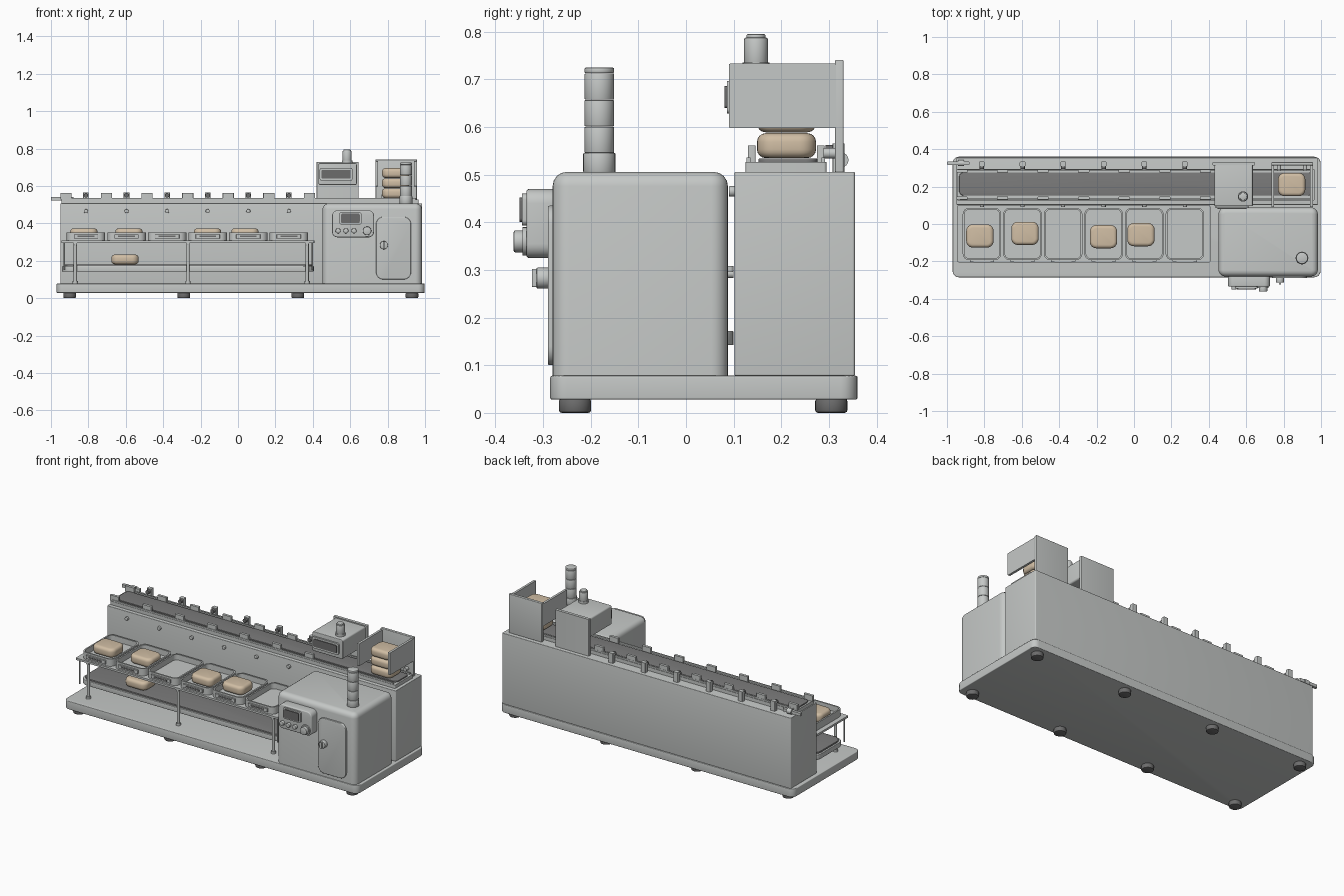
import bpy, bmesh, math
from mathutils import Matrix, Vector

old = bpy.data.objects.get("Cube")
if old:
    bpy.data.objects.remove(old)


def material(name, rgb):
    m = bpy.data.materials.new(name)
    m.use_nodes = True
    m.diffuse_color = (*rgb, 1)
    m.node_tree.nodes["Principled BSDF"].inputs["Base Color"].default_value = (*rgb, 1)
    return m


GREY = material("light grey metal", (0.56, 0.58, 0.57))
BELT = material("dark grey belt", (0.2, 0.2, 0.2))
RUBBER = material("dark rubber", (0.15, 0.15, 0.15))
CRUST = material("tan crust", (0.63, 0.51, 0.37))
AXES = {"x": 0, "y": 1, "z": 2}


def finish(bm, name, mat):
    bm.normal_update()
    for f in bm.faces:
        f.smooth = True
    for e in bm.edges:
        e.smooth = len(e.link_faces) == 2 and e.calc_face_angle(0) < math.radians(35)
    mesh = bpy.data.meshes.new(name)
    bm.to_mesh(mesh)
    bm.free()
    mesh.materials.append(mat)
    ob = bpy.data.objects.new(name, mesh)
    bpy.context.collection.objects.link(ob)
    return ob


def rim_bevel(bm, axis, levels, r, seg=4):
    edges = [e for e in bm.edges for lv in levels
             if all(abs(v.co[axis] - lv) < 1e-5 for v in e.verts)]
    bmesh.ops.bevel(bm, geom=edges, offset=r, segments=seg, profile=0.5,
                    affect='EDGES', clamp_overlap=False)


def box(name, x, y, z, mat=GREY, axis="z", side=0.0, rim=0.0, both=True, well=None):
    """Box from ranges; side rounds edges along the axis, rim rounds the caps."""
    bm = bmesh.new()
    bmesh.ops.create_cube(bm, size=1)
    lim = (x, y, z)
    for v in bm.verts:
        v.co = Vector([l[1] if c > 0 else l[0] for c, l in zip(v.co, lim)])
    a = AXES[axis]
    if side:
        edges = [e for e in bm.edges if abs(e.verts[0].co[a] - e.verts[1].co[a]) > 1e-5]
        bmesh.ops.bevel(bm, geom=edges, offset=side, segments=6, profile=0.5,
                        affect='EDGES', clamp_overlap=True)
    if rim:
        rim_bevel(bm, a, lim[a] if both else lim[a][1:], rim)
    if well:
        # open container: inset the top and push it down
        wall, depth = well
        bm.normal_update()
        top = max(bm.faces, key=lambda f: f.calc_center_median().z)
        bmesh.ops.inset_region(bm, faces=[top], thickness=wall)
        ext = bmesh.ops.extrude_face_region(bm, geom=[top])
        floor = [g for g in ext["geom"] if isinstance(g, bmesh.types.BMVert)]
        bmesh.ops.translate(bm, verts=floor, vec=(0, 0, -depth))
        if top.is_valid:
            bmesh.ops.delete(bm, geom=[top], context='FACES_ONLY')
    return finish(bm, name, mat)


def cyl(name, c, r, h, mat=GREY, axis="z", rim=0.0):
    """Cylinder centred at c along an axis."""
    bm = bmesh.new()
    bmesh.ops.create_cone(bm, cap_ends=True, segments=24, radius1=r, radius2=r, depth=h)
    if rim:
        rim_bevel(bm, 2, (-h / 2, h / 2), rim, 2)
    if axis != "z":
        bm.transform(Matrix.Rotation(math.pi / 2, 4, "Y" if axis == "x" else "X"))
    bm.transform(Matrix.Translation(c))
    return finish(bm, name, mat)


def loaf(name, x, y, z, h=0.052):
    return box(name, (x - .073, x + .073), (y - .062, y + .062), (z, z + h), CRUST,
               side=.035, rim=.018)


# Base plate and feet
box("base_plate", (-.97, .998), (-.285, .36), (.028, .078), side=.035, rim=.004)
for x in (-.9, -.29, .32, .93):
    for y in (-.233, .305):
        cyl("foot", (x, y, .015), .034, .03, RUBBER, rim=.006)

# Main cabinets
box("rear_cabinet", (-.95, .985), (.102, .355), (.078, .506), side=.006, rim=.003)
box("control_cabinet", (.452, .983), (-.28, .088), (.078, .506), side=.035, rim=.03, both=False)

# Upper conveyor
box("conveyor_bed", (-.945, .965), (.125, .295), (.505, .527), side=.006)
box("conveyor_belt", (-.935, .955), (.152, .276), (.52, .534), BELT, side=.025, rim=.003)
for y in (.131, .288):
    box("conveyor_rail", (-.93, .95), (y - .004, y + .004), (.525, .536))
box("conveyor_arm", (-1, -.88), (.316, .333), (.522, .54), side=.004)
cyl("arm_collar", (-.925, .325, .531), .016, .03, axis="x")
PITCH = .217
for k in range(7):
    x = -.92 + k * PITCH
    for y in (.138, .283):
        box("belt_guide", (x - .03, x + .03), (y - .008, y + .008), (.527, .561), side=.003)

# Sensors over the belt and bolts on the rear cabinet, one per tray
for k in range(6):
    x = -.813 + k * PITCH
    box("sensor_post", (x - .015, x + .015), (.308, .333), (.505, .566), side=.004)
    cyl("sensor_eye", (x, .302, .55), .012, .018, RUBBER, "y")
    cyl("cabinet_bolt", (x, .097, .465), .011, .014, axis="y", rim=.002)

# Tray rack
box("rack_top", (-.945, .408), (-.205, .1), (.296, .308), side=.008)
for x in (-.87, -.267, .37):
    for y in (-.19, .06):
        cyl("rack_leg", (x, y, .188), .0085, .222)
        cyl("leg_socket", (x, y, .084), .014, .014)
    cyl("rack_crossbar", (x, -.05, .292), .009, .3, axis="y")
for x in (-.928, .398):
    cyl("belt_hanger", (x, -.19, .225), .004, .15)

# Lower belt
box("lower_bed", (-.94, .405), (-.175, .1), (.142, .172), side=.05, rim=.003)
box("lower_belt", (-.93, .395), (-.165, .085), (.165, .181), BELT, side=.05, rim=.003)
loaf("lower_loaf", -.604, -.07, .181)

# Trays with front handles
for k in range(6):
    x = -.813 + k * PITCH
    box("tray", (x - .103, x + .103), (-.193, .086), (.308, .352), side=.035,
        well=(.009, .034))
    box("tray_handle", (x - .065, x + .065), (-.203, -.19), (.32, .341), side=.004)
    box("handle_slot", (x - .045, x + .045), (-.205, -.2), (.326, .335), RUBBER)

# Loaves in the trays
for x, y in ((-.824, -.064), (-.583, -.05), (-.163, -.068), (.037, -.057)):
    loaf("tray_loaf", x, y, .319, .054)

# Scanner bridging the belt
box("scanner_housing", (.43, .635), (.096, .315), (.605, .722), axis="y", side=.01, rim=.004)
box("scanner_back", (.42, .645), (.313, .331), (.505, .728), side=.004)
box("scanner_bezel", (.437, .612), (.086, .098), (.628, .697), axis="y", side=.01)
box("scanner_window", (.447, .602), (.081, .088), (.64, .686), RUBBER, axis="y", side=.006)
cyl("beacon_base", (.583, .147, .728), .028, .014)
cyl("beacon", (.583, .147, .758), .025, .06, rim=.004)
cyl("beacon_cap", (.583, .147, .79), .02, .01, rim=.003)

# Loaf magazine
box("magazine_back", (.735, .957), (.313, .331), (.505, .741), side=.004, rim=.003)
for x in (.742, .949):
    box("magazine_side", (x - .007, x + .007), (.09, .315), (.598, .733), axis="x", side=.003)
for x in (.775, .915):
    cyl("magazine_bracket", (x, .304, .545), .011, .03, axis="y")
for k in range(3):
    loaf("stacked_loaf", .843, .211, .535 + k * .054)

# Signal tower
TX, TY = .898, -.182
cyl("tower_base", (TX, TY, .525), .034, .042, rim=.003)
for k in range(3):
    cyl("tower_lamp", (TX, TY, .573 + k * .056), .031, .055, rim=.002)
cyl("tower_cap", (TX, TY, .719), .031, .012, rim=.003)

# Control panel
box("control_panel", (.503, .727), (-.335, -.275), (.325, .47), axis="y", side=.03, rim=.006)
box("screen_frame", (.542, .66), (-.344, -.33), (.393, .46), axis="y", side=.012)
box("screen", (.551, .651), (-.35, -.34), (.401, .452), RUBBER, axis="y", side=.008)
for x in (.535, .577, .62):
    cyl("push_button", (x, -.34, .36), .0135, .022, axis="y", rim=.003)
cyl("dial_collar", (.69, -.338, .36), .03, .01, axis="y")
cyl("dial", (.69, -.347, .36), .023, .03, axis="y", rim=.004)

# Cabinet door and latch
box("cabinet_door", (.738, .925), (-.29, -.275), (.1, .435), axis="y", side=.04, rim=.004)
cyl("latch", (.78, -.3, .283), .022, .028, axis="y", rim=.003)
box("latch_grip", (.774, .786), (-.323, -.31), (.264, .302), axis="y", side=.003)
